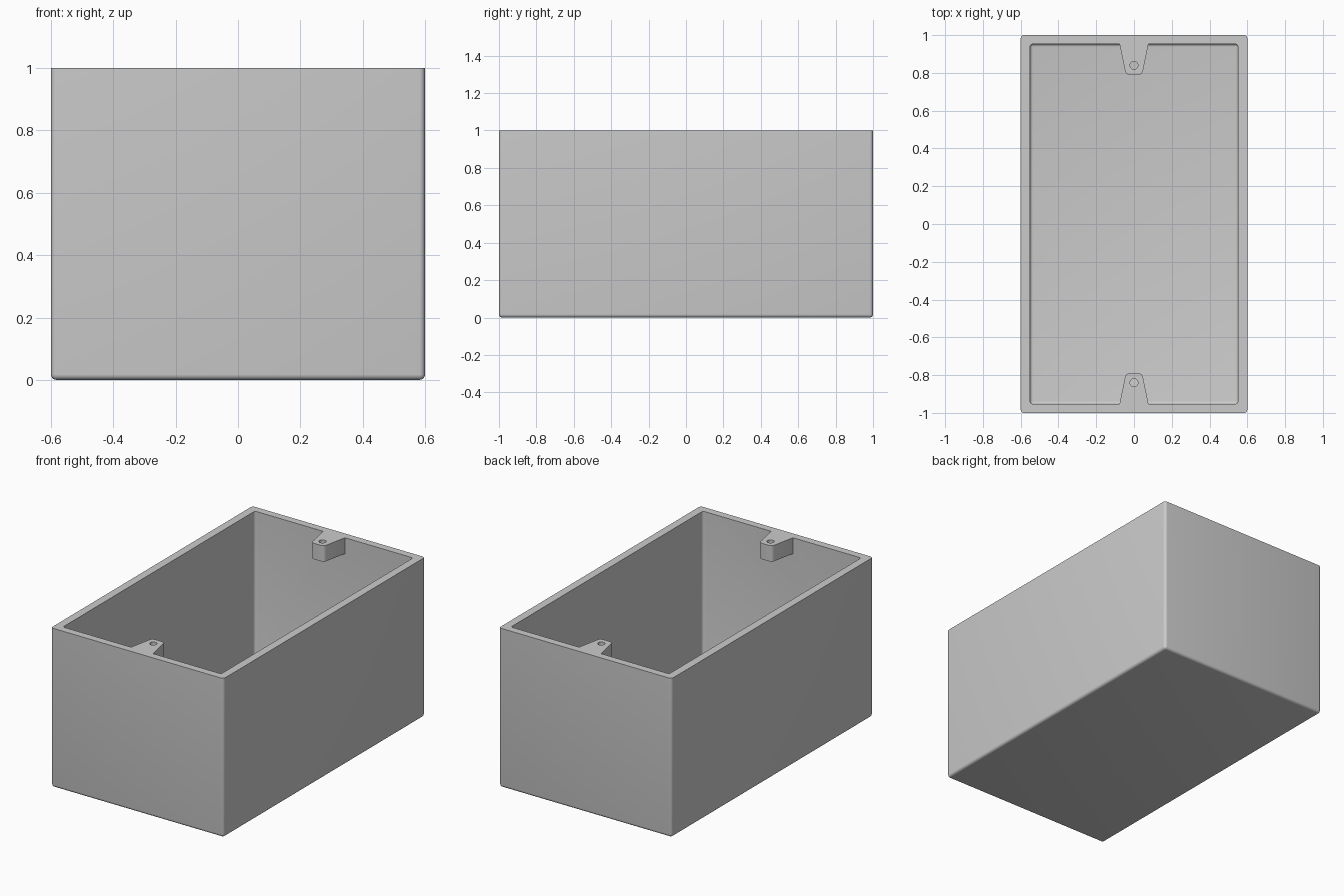
import bpy, bmesh

if "Cube" in bpy.data.objects:
    bpy.data.objects.remove(bpy.data.objects["Cube"])

def make(name, outline, z0, z1, pick, radius, segments=5):
    """Extrude an outline from z0 to z1 and round the edges chosen by pick."""
    bm = bmesh.new()
    face = bm.faces.new([bm.verts.new((x, y, z0)) for x, y in outline])
    ext = bmesh.ops.extrude_face_region(bm, geom=[face])["geom"]
    for v in ext:
        if isinstance(v, bmesh.types.BMVert):
            v.co.z = z1
    bmesh.ops.recalc_face_normals(bm, faces=bm.faces)
    edges = [e for e in bm.edges if pick(*[v.co for v in e.verts])]
    if edges:
        bmesh.ops.bevel(bm, geom=edges, offset=radius, segments=segments,
                        profile=0.5, affect='EDGES')
    mesh = bpy.data.meshes.new(name)
    bm.to_mesh(mesh)
    bm.free()
    ob = bpy.data.objects.new(name, mesh)
    bpy.context.collection.objects.link(ob)
    return ob

def cut(target, tool):
    """Subtract tool from target, then discard the tool."""
    tool.hide_render = True
    mod = target.modifiers.new("cut", 'BOOLEAN')
    mod.object, mod.operation, mod.solver = tool, 'DIFFERENCE', 'EXACT'
    bpy.context.view_layer.objects.active = target
    bpy.ops.object.modifier_apply(modifier=mod.name)
    bpy.data.objects.remove(tool)

def rect(x, y):
    return [(-x, -y), (x, -y), (x, y), (-x, y)]

# outer shell and cavity, rounded everywhere but the top rim
box = make("open_box", rect(0.6, 1.0), 0, 1,
           lambda a, b: min(a.z, b.z) < 0.5, 0.018)
cavity = make("cavity_cutter", rect(0.55, 0.953), 0.05, 1.1,
              lambda a, b: min(a.z, b.z) < 0.5, 0.015)

# screw tabs at both ends are left standing by removing them from the cavity
for s in (-1, 1):
    tab = make("tab_cutter",
               [(-0.107, s * 1.1), (0.107, s * 1.1), (0.043, s * 0.79), (-0.043, s * 0.79)],
               0.9, 1.2,
               lambda a, b: abs(a.z - b.z) > 0.1 and abs(a.y) < 0.9, 0.018)
    cut(cavity, tab)
cut(box, cavity)

# screw holes
for s in (-1, 1):
    bpy.ops.mesh.primitive_cylinder_add(vertices=32, radius=0.021, depth=0.24,
                                        location=(0, s * 0.84, 0.95))
    cut(box, bpy.context.object)

bpy.ops.object.select_all(action='DESELECT')
box.select_set(True)
bpy.context.view_layer.objects.active = box
bpy.ops.object.shade_smooth_by_angle()
